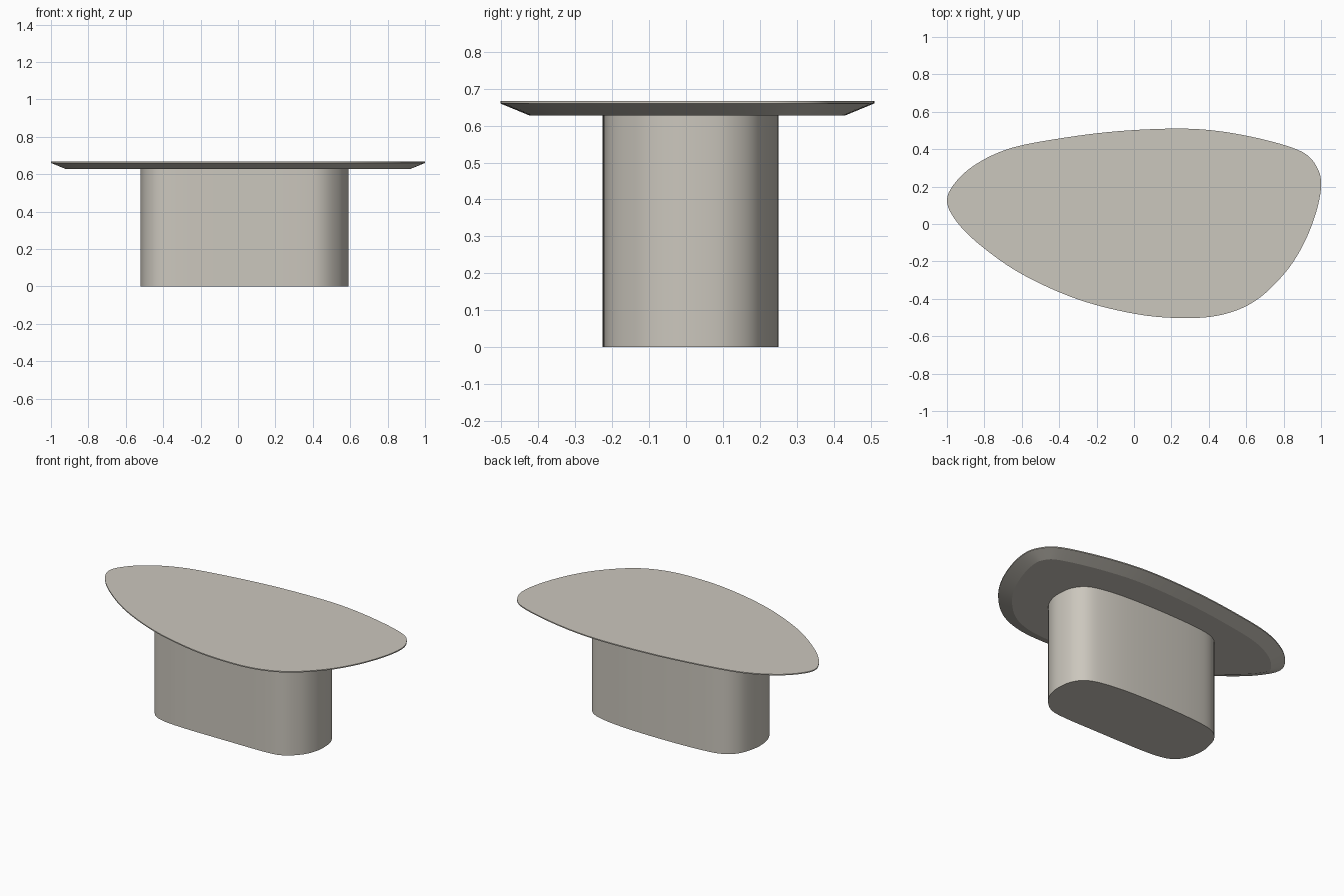
import bpy, bmesh, math
from mathutils import Vector

if "Cube" in bpy.data.objects:
    bpy.data.objects.remove(bpy.data.objects["Cube"])

stone = bpy.data.materials.new("warm_grey")
stone.diffuse_color = (0.60, 0.57, 0.51, 1)
stone.use_nodes = True
stone.node_tree.nodes["Principled BSDF"].inputs["Base Color"].default_value = stone.diffuse_color

# Outlines seen from above, counter-clockwise
TOP = [(1.0, .2), (.98, .30), (.9, .385), (.7, .45), (.45, .497), (.22, .51), (-.1, .495),
       (-.4, .457), (-.65, .408), (-.82, .335), (-.94, .24), (-1.0, .13), (-.95, .015),
       (-.82, -.115), (-.6, -.268), (-.3, -.403), (.02, -.483), (.28, -.503), (.48, -.483),
       (.65, -.41), (.8, -.27), (.9, -.12), (.97, .05)]
BASE = [(.59, .03), (.575, .12), (.52, .19), (.42, .225), (.25, .245), (0, .25), (-.25, .24),
        (-.4, .215), (-.48, .15), (-.515, .05), (-.52, -.03), (-.5, -.12), (-.45, -.185),
        (-.36, -.215), (-.2, -.225), (.1, -.225), (.35, -.222), (.46, -.2), (.54, -.13),
        (.58, -.05)]


def smooth_loop(pts, steps=6):
    """Closed Catmull-Rom curve through the points."""
    p = [Vector(q) for q in pts]
    n, out = len(p), []
    for i in range(n):
        a, b, c, d = p[i - 1], p[i], p[(i + 1) % n], p[(i + 2) % n]
        for k in range(steps):
            t = k / steps
            out.append(0.5 * (2 * b + (c - a) * t + (2 * a - 5 * b + 4 * c - d) * t * t
                              + (3 * b - a - 3 * c + d) * t ** 3))
    return out


def inset(loop, dist):
    """Move a counter-clockwise loop inwards along its normals."""
    n, out = len(loop), []
    for i in range(n):
        t = (loop[(i + 2) % n] - loop[i - 2]).normalized()
        out.append(loop[i] + Vector((-t.y, t.x)) * dist)
    return out


def loft(name, rings):
    """Solid through (loop, z) rings from bottom to top."""
    bm = bmesh.new()
    vs = [[bm.verts.new((p.x, p.y, z)) for p in loop] for loop, z in rings]
    n = len(vs[0])
    for lo, hi in zip(vs, vs[1:]):
        for i in range(n):
            j = (i + 1) % n
            bm.faces.new((lo[i], lo[j], hi[j], hi[i]))
    bm.faces.new(vs[0][::-1])
    bm.faces.new(vs[-1])
    me = bpy.data.meshes.new(name)
    bm.to_mesh(me)
    bm.free()
    me.materials.append(stone)
    ob = bpy.data.objects.new(name, me)
    bpy.context.collection.objects.link(ob)
    bpy.ops.object.select_all(action='DESELECT')
    ob.select_set(True)
    bpy.context.view_layer.objects.active = ob
    bpy.ops.object.shade_smooth_by_angle(angle=math.radians(20))


# Table top with thin rim and undercut bevel
edge = smooth_loop(TOP)
loft("table_top", [(inset(edge, .08), .627), (edge, .66), (edge, .667)])

# Solid pedestal
foot = smooth_loop(BASE)
loft("pedestal", [(foot, 0), (foot, .627)])
